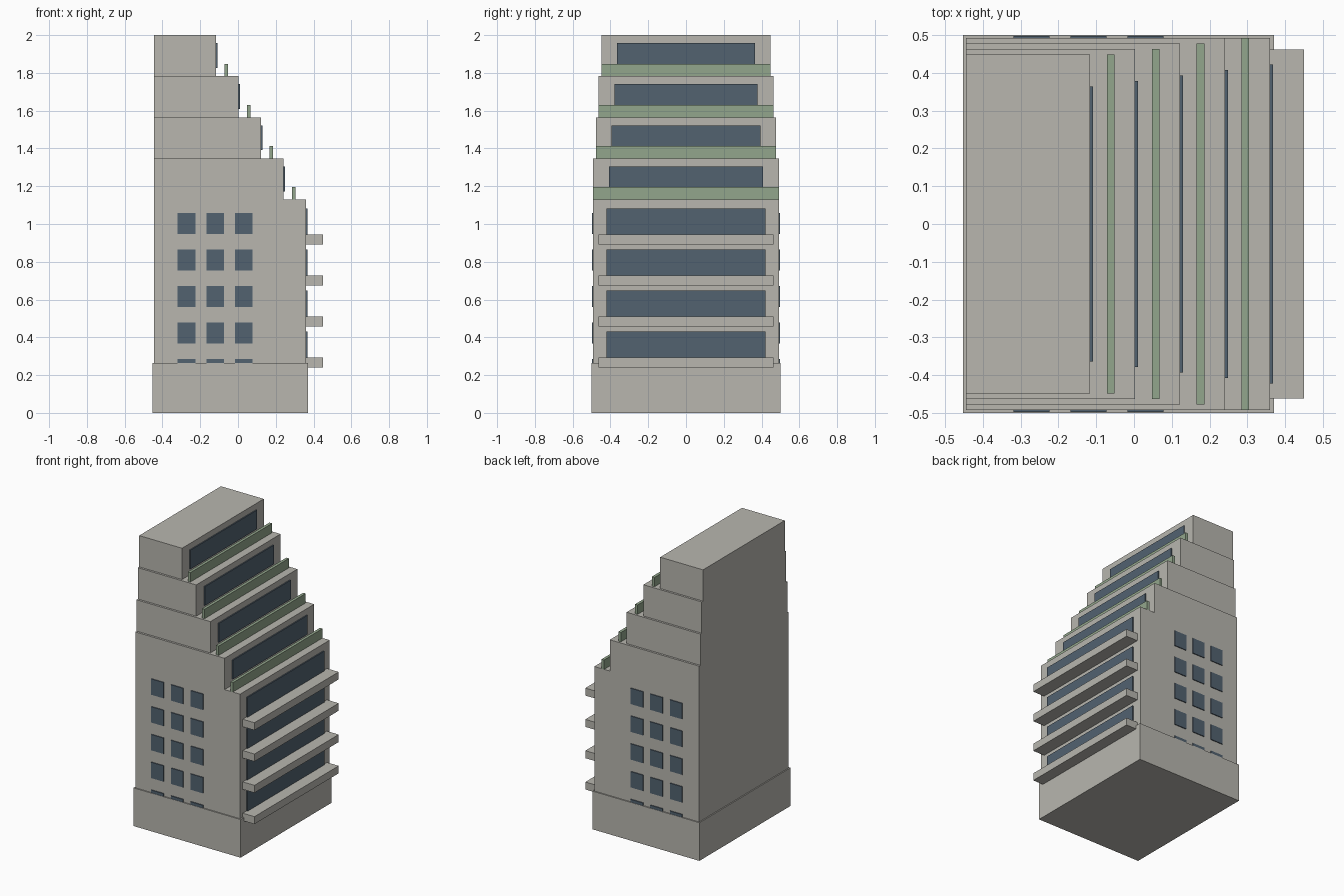
import bpy

old = bpy.data.objects.get("Cube")
if old:
    bpy.data.objects.remove(old, do_unlink=True)


def make_material(name, rgb):
    mat = bpy.data.materials.new(name)
    mat.use_nodes = True
    mat.diffuse_color = (*rgb, 1)
    mat.node_tree.nodes["Principled BSDF"].inputs["Base Color"].default_value = (*rgb, 1)
    return mat


concrete = make_material("warm grey concrete", (0.48, 0.47, 0.43))
glass = make_material("blue grey glass", (0.085, 0.123, 0.163))
green = make_material("pale green railing", (0.29, 0.38, 0.265))


def box(name, x, y, z, mat):
    """Box from (min, max) pairs on each axis."""
    bpy.ops.mesh.primitive_cube_add(size=1)
    obj = bpy.context.object
    obj.name = name
    for v in obj.data.vertices:
        v.co = [lo + (c + 0.5) * (hi - lo) for c, (lo, hi) in zip(v.co, (x, y, z))]
    obj.data.materials.append(mat)
    return obj


FLOOR = 0.2175      # storey height
BACK = -0.445       # flat rear wall
FACADE = 0.36       # face of the lower storeys
STEP = 0.119        # setback per terrace
BODY_TOP = 1.13
PLATE = 0.008

# Plinth and main block
box("plinth", (-0.453, 0.37), (-0.5, 0.5), (0, 0.265), concrete)
box("main_block", (BACK, FACADE), (-0.492, 0.492), (0.265, BODY_TOP), concrete)

# Lower storeys: balcony slab and ribbon window
for i in range(4):
    z = 0.24 + i * FLOOR
    box("balcony_slab", (FACADE - 0.01, 0.45), (-0.462, 0.462), (z, z + 0.052), concrete)
    box("ribbon_window", (FACADE, FACADE + PLATE), (-0.422, 0.422),
        (z + 0.052, z + 0.19), glass)

# Upper storeys: each one set back, with a railing on the terrace
for i in range(4):
    z = BODY_TOP + i * FLOOR
    face = FACADE - (i + 1) * STEP
    half = 0.492 - i * 0.0145
    box("terrace_storey", (BACK, face), (-half, half), (z, z + FLOOR), concrete)
    glass_half = 0.408 - i * 0.0145
    box("terrace_window", (face, face + PLATE), (-glass_half, glass_half),
        (z + 0.043, z + 0.175), glass)
    box("terrace_railing", (face + 0.044, face + 0.064), (-half, half),
        (z, z + 0.065), green)

# Punched windows on both side walls; the lowest row sinks behind the plinth
for side in (-1, 1):
    y = sorted((side * 0.49, side * 0.498))
    for row in range(5):
        z = 0.175 + row * 0.193
        for col in range(3):
            x = -0.319 + col * 0.151
            box("side_window", (x, x + 0.095), y, (z, z + 0.11), glass)
